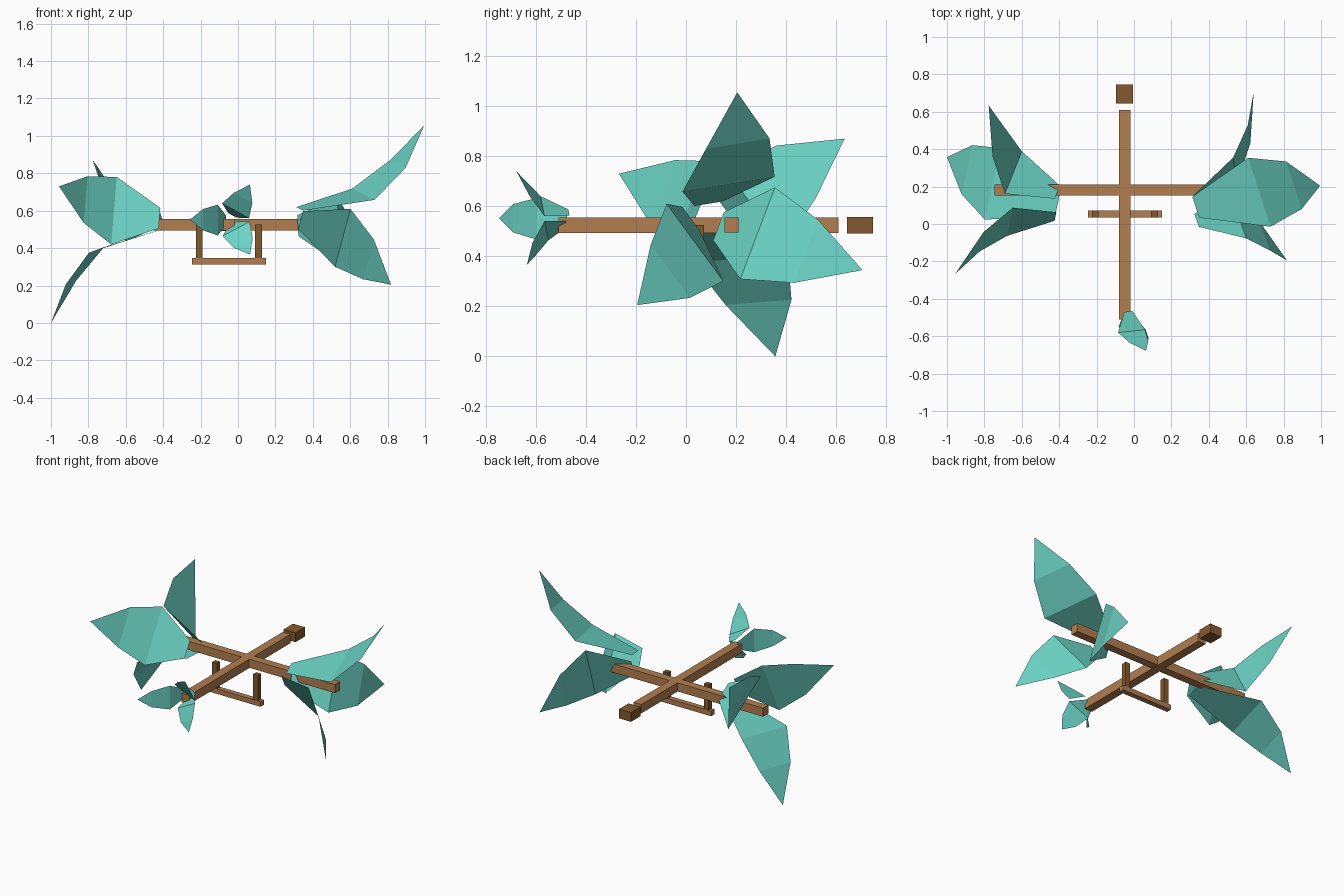
import bpy
import bmesh
from mathutils import Vector

default_cube = bpy.data.objects.get("Cube")
if default_cube:
    bpy.data.objects.remove(default_cube, do_unlink=True)


def make_material(name, color):
    material = bpy.data.materials.new(name)
    material.use_nodes = True
    material.diffuse_color = (*color, 1)
    shader = material.node_tree.nodes["Principled BSDF"]
    shader.inputs["Base Color"].default_value = (*color, 1)
    shader.inputs["Roughness"].default_value = 0.9
    return material


wood = make_material("light_wood", (0.45, 0.21, 0.08))
dark_wood = make_material("dark_wood", (0.235, 0.1, 0.028))
teal = make_material("teal_leaf", (0.15, 0.66, 0.56))


def add_object(name, bm, material):
    mesh = bpy.data.meshes.new(name)
    bm.to_mesh(mesh)
    bm.free()
    mesh.materials.append(material)
    obj = bpy.data.objects.new(name, mesh)
    bpy.context.collection.objects.link(obj)
    return obj


def add_box(name, low, high, material):
    """Box spanning two opposite corners."""
    low, high = Vector(low), Vector(high)
    bm = bmesh.new()
    bmesh.ops.create_cube(bm, size=1)
    bmesh.ops.scale(bm, vec=high - low, verts=bm.verts)
    bmesh.ops.translate(bm, vec=(low + high) / 2, verts=bm.verts)
    return add_object(name, bm, material)


# Half widths of a leaf at its stem, its belly and its shoulder
LEAF_HALF_WIDTHS = (0.06, 0.196, 0.135)


def add_leaf(name, across, stem, belly, shoulder, tip, scale=1.0):
    """Folded sheet swept along a spine, closing in a pointed tip."""
    across = Vector(across).normalized()
    bm = bmesh.new()
    rows = []
    for center, half in zip((stem, belly, shoulder), LEAF_HALF_WIDTHS):
        offset = across * half * scale
        rows.append([bm.verts.new(Vector(center) + offset),
                     bm.verts.new(Vector(center) - offset)])
    for (a, b), (c, d) in zip(rows, rows[1:]):
        bm.faces.new((a, b, d, c))
    bm.faces.new((*rows[-1], bm.verts.new(tip)))
    return add_object(name, bm, teal)


# Crossed frame beams and tail block
add_box("main_beam", (-0.08, -0.51, 0.493), (-0.02, 0.61, 0.555), wood)
add_box("cross_beam", (-0.745, 0.153, 0.495), (0.645, 0.21, 0.555), wood)
add_box("tail_block", (-0.097, 0.643, 0.491), (-0.005, 0.747, 0.556), dark_wood)

# Hanging trapeze under the frame
add_box("trapeze_bar", (-0.245, 0.035, 0.312), (0.15, 0.072, 0.347), wood)
for side, x in (("right", -0.207), ("left", 0.11)):
    add_box(side + "_trapeze_post", (x - 0.018, 0.036, 0.318),
            (x + 0.018, 0.071, 0.525), dark_wood)

# Left rotor leaves
add_leaf("left_upper_leaf", (-0.12, 0.37, 0.06), (0.33, 0.09, 0.61),
         (0.67, 0.17, 0.688), (0.855, 0.207, 0.85), (0.995, 0.205, 1.055))
add_leaf("left_front_leaf", (0.08, -0.22, 0.3), (0.335, 0.02, 0.55),
         (0.56, 0.036, 0.455), (0.698, -0.063, 0.34), (0.818, -0.195, 0.205))
add_leaf("left_back_leaf", (-0.02, 0.14, 0.37), (0.32, 0.13, 0.52),
         (0.54, 0.286, 0.492), (0.615, 0.48, 0.42), (0.64, 0.705, 0.345))

# Right rotor leaves
add_leaf("right_front_leaf", (0.03, 0.15, 0.36), (-0.42, 0.04, 0.56),
         (-0.663, 0.012, 0.6), (-0.815, -0.095, 0.66), (-0.957, -0.268, 0.73))
add_leaf("right_lower_leaf", (0.08, 0.375, 0.03), (-0.41, 0.1, 0.5),
         (-0.757, 0.215, 0.39), (-0.893, 0.29, 0.216), (-1, 0.357, 0))
add_leaf("right_back_leaf", (0.08, 0.2, -0.27), (-0.41, 0.17, 0.57),
         (-0.645, 0.275, 0.59), (-0.725, 0.44, 0.737), (-0.777, 0.634, 0.87))

# Small nose rotor leaves
SMALL = 0.42
add_leaf("nose_upper_leaf", (-0.145, -0.015, 0.08), (-0.03, -0.468, 0.575),
         (-0.013, -0.573, 0.6), (0.027, -0.63, 0.668), (0.064, -0.678, 0.74), SMALL)
add_leaf("nose_side_leaf", (0, 0, 1), (-0.065, -0.475, 0.55),
         (-0.108, -0.6, 0.55), (-0.187, -0.69, 0.552), (-0.257, -0.747, 0.552), SMALL)
add_leaf("nose_lower_leaf", (-0.14, 0.015, -0.075), (-0.03, -0.478, 0.53),
         (-0.01, -0.557, 0.503), (0.029, -0.608, 0.428), (0.064, -0.636, 0.366), SMALL)
